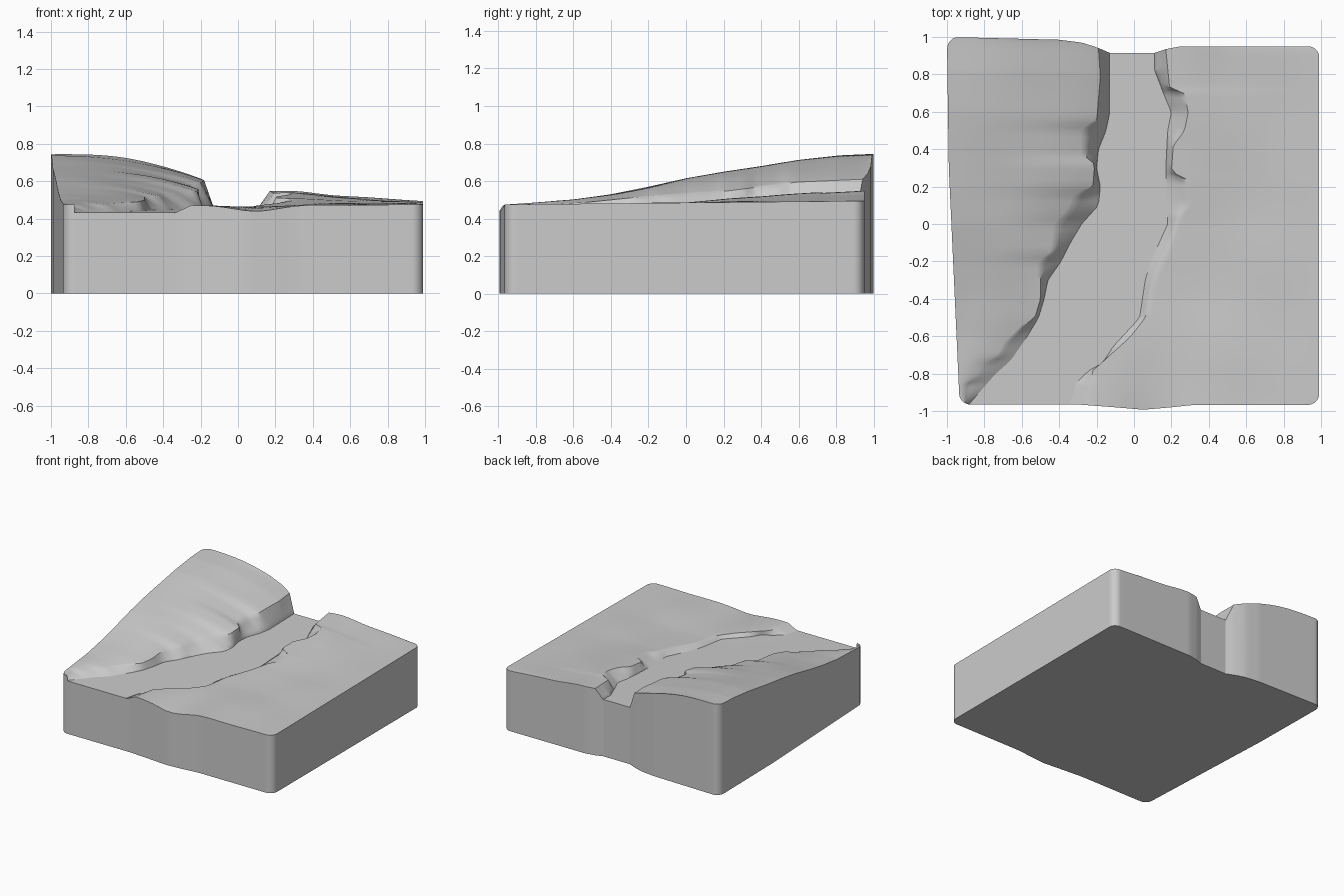
import bpy, bmesh, math

if "Cube" in bpy.data.objects:
    bpy.data.objects.remove(bpy.data.objects["Cube"])


def curve(*pts):
    """Piecewise-linear function through (position, value) pairs."""
    def f(t):
        if t <= pts[0][0]:
            return pts[0][1]
        for (a, va), (b, vb) in zip(pts, pts[1:]):
            if t <= b:
                return va + (vb - va) * (t - a) / (b - a)
        return pts[-1][1]
    return f


# River shorelines: x as a function of y
left_shore = curve((-.96, -.88), (-.8, -.74), (-.73, -.66), (-.6, -.57), (-.5, -.51), (-.4, -.48),
                   (-.3, -.46), (-.2, -.39), (-.1, -.34), (0, -.28), (.1, -.19), (.2, -.18),
                   (.3, -.2), (.4, -.19), (.5, -.15), (.6, -.13), (.96, -.13))
right_shore = curve((-.96, -.34), (-.85, -.31), (-.78, -.24), (-.74, -.17), (-.65, -.11),
                    (-.5, .03), (-.3, .06), (-.2, .09), (0, .18), (.3, .17), (.5, .18),
                    (.6, .2), (.7, .16), (.85, .11), (.96, .11))
# Tops of the banks
left_crest = curve((-.96, -.9), (-.86, -.89), (-.82, -.84), (-.75, -.8), (-.7, -.72), (-.64, -.69),
                   (-.55, -.6), (-.5, -.53), (-.4, -.5), (-.2, -.5), (-.15, -.43), (0, -.41),
                   (.05, -.36), (.15, -.3), (.2, -.22), (.32, -.21), (.36, -.26), (.5, -.26),
                   (.55, -.2), (.8, -.18), (.96, -.19))
right_crest = curve((-.96, -.25), (-.78, -.22), (-.6, -.02), (-.5, .06), (-.3, .1), (-.1, .19),
                    (.05, .24), (.1, .29), (.24, .28), (.28, .2), (.42, .21), (.5, .27),
                    (.6, .29), (.7, .27), (.74, .19), (.96, .17))
# Heights along y
left_edge_z = curve((-.96, .475), (-.6, .5), (-.4, .53), (-.2, .57), (0, .615), (.2, .65),
                    (.4, .68), (.6, .713), (.8, .737), (.96, .745))
left_crest_z = curve((-.96, .46), (-.5, .49), (-.2, .52), (0, .535), (.2, .545), (.6, .595), (.96, .61))
right_crest_z = curve((-.96, .472), (-.75, .472), (-.4, .468), (0, .485), (.3, .51), (.6, .525), (.96, .542))
# Outline of the block
left_x = curve((-.9, -.935), (.3, -.99), (.96, -1))
front_y = curve((-.3, -.965), (-.1, -.98), (.05, -.993), (.2, -.98), (.32, -.967))
back_y = curve((-1, 1), (-.4, .985), (-.28, .97), (-.2, .945), (-.13, .915), (.11, .915),
               (.17, .935), (.25, .95))
END = .963


def water_z(y):
    return .45 + .017 * y


def corner(y, r=.06):
    d = max(0, abs(y) - (END - r))
    return r - math.sqrt(max(0, r * r - d * d))


def place(x, y, z):
    """Bend the front and back rows to the block outline."""
    if y < 0:
        y += (front_y(x) + END) * (-y / END) ** 4
    else:
        y += (back_y(x) - END) * (y / END) ** 4
    return (x, y, z)


def ripple(x, y):
    return .004 * math.sin(7 * x + 3 * y) * math.cos(8 * y - 2 * x)


N = 100
ROWS = [END * math.sin(math.pi / 2 * (-1 + 2 * i / N)) for i in range(N + 1)]
LAND, CLIFF = 28, 4


def bank_row(y, outer, crest, shore, z_at):
    """Points from the outer edge over the crest down to the water."""
    pts = []
    for i in range(LAND + 1):
        u = i / LAND
        x = outer + (crest - outer) * u
        fade = min(1, 4 * u * (1 - u))
        pts.append(place(x, y, z_at(u, x) + ripple(x, y) * fade))
    zc = pts[-1][2]
    for i in range(1, CLIFF + 1):
        s = i / CLIFF
        pts.append(place(crest + (shore - crest) * s, y, zc + (water_z(y) - .004 - zc) * s))
    return pts


def left_row(y):
    outer = left_x(y) + corner(y)
    shore = max(outer + .002, left_shore(y))
    crest = min(shore - .001, max(outer + .001, left_crest(y)))
    a, b = left_edge_z(y), left_crest_z(y)
    return bank_row(y, outer, crest, shore, lambda u, x: a - (a - b) * u ** 2.2)


def right_row(y):
    outer = .99 - corner(y)
    a, b = .485 + .01 * y, right_crest_z(y)

    def z_at(u, x):
        dip = .033 * math.exp(-((x - .1) / .17) ** 2 - 4 * (y + END))
        hump = .016 * math.exp(-((x - .32) / .15) ** 2) * max(0, y)
        return a + (b - a) * u - dip + hump
    return bank_row(y, outer, right_crest(y), right_shore(y), z_at)


def water_row(y):
    a, b = max(left_x(y) + corner(y) + .002, left_shore(y)), right_shore(y)
    return [place(a + (b - a) * i / 6, y, water_z(y)) for i in range(7)]


def solid(name, row):
    """Closed block: a top sheet, walls down to the ground and a flat base."""
    grid = [row(y) for y in ROWS]
    n, m = len(grid), len(grid[0])
    bm = bmesh.new()
    top = [[bm.verts.new(p) for p in r] for r in grid]
    base = [[bm.verts.new((p[0], p[1], 0)) for p in r] for r in grid]
    for i in range(n - 1):
        for j in range(m - 1):
            for g in (top, base):
                bm.faces.new((g[i][j], g[i][j + 1], g[i + 1][j + 1], g[i + 1][j]))
        for j in (0, m - 1):
            bm.faces.new((top[i][j], top[i + 1][j], base[i + 1][j], base[i][j]))
    for j in range(m - 1):
        for i in (0, n - 1):
            bm.faces.new((top[i][j], top[i][j + 1], base[i][j + 1], base[i][j]))
    bmesh.ops.recalc_face_normals(bm, faces=bm.faces[:])
    me = bpy.data.meshes.new(name)
    bm.to_mesh(me)
    bm.free()
    ob = bpy.data.objects.new(name, me)
    bpy.context.collection.objects.link(ob)
    bpy.ops.object.select_all(action='DESELECT')
    ob.select_set(True)
    bpy.context.view_layer.objects.active = ob
    bpy.ops.object.shade_smooth_by_angle(angle=math.radians(40))


# High left bank, low right bank and the river between them
solid("left_bank", left_row)
solid("right_bank", right_row)
solid("river", water_row)
